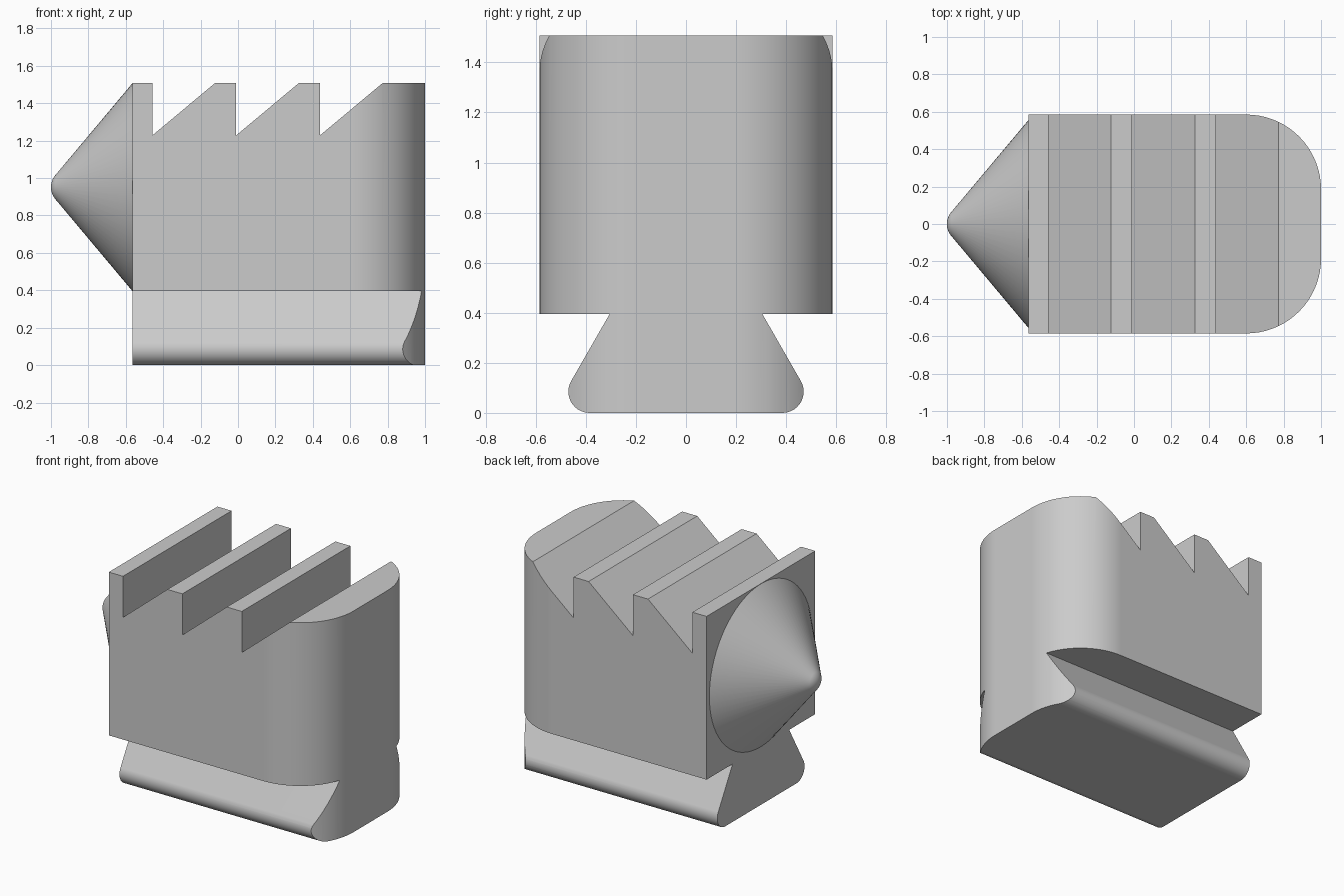
import bpy, bmesh
from math import sin, cos, radians, pi
from mathutils import Vector

if "Cube" in bpy.data.objects:
    bpy.data.objects.remove(bpy.data.objects["Cube"], do_unlink=True)

grey = bpy.data.materials.new("plain grey")
grey.use_nodes = True
grey.diffuse_color = (0.6, 0.6, 0.6, 1)
grey.node_tree.nodes["Principled BSDF"].inputs["Base Color"].default_value = (0.6, 0.6, 0.6, 1)

BACK, FRONT, LEDGE, TOP = -0.565, 1.0, 0.395, 1.508


def finish(name, bm):
    bmesh.ops.recalc_face_normals(bm, faces=bm.faces)
    mesh = bpy.data.meshes.new(name)
    bm.to_mesh(mesh)
    bm.free()
    mesh.materials.append(grey)
    obj = bpy.data.objects.new(name, mesh)
    bpy.context.collection.objects.link(obj)
    return obj


def prism(name, points, sweep):
    """Closed outline swept along a vector."""
    bm = bmesh.new()
    face = bm.faces.new([bm.verts.new(p) for p in points])
    result = bmesh.ops.extrude_face_region(bm, geom=[face], use_keep_orig=True)
    moved = [v for v in result["geom"] if isinstance(v, bmesh.types.BMVert)]
    bmesh.ops.translate(bm, verts=moved, vec=Vector(sweep))
    return finish(name, bm)


def arc(cx, cy, r, start, end, steps):
    angles = [radians(start + (end - start) * i / steps) for i in range(steps + 1)]
    return [(cx + r * cos(a), cy + r * sin(a)) for a in angles]


def activate(obj):
    bpy.ops.object.select_all(action="DESELECT")
    obj.select_set(True)
    bpy.context.view_layer.objects.active = obj


def combine(obj, other, operation):
    mod = obj.modifiers.new("combine", "BOOLEAN")
    mod.operation = operation
    mod.solver = "EXACT"
    mod.object = other
    activate(obj)
    bpy.ops.object.modifier_apply(modifier=mod.name)
    bpy.data.objects.remove(other, do_unlink=True)


def smooth(obj):
    activate(obj)
    bpy.ops.object.shade_smooth_by_angle(angle=radians(30))
    mod = obj.modifiers.new("flat faces stay flat", "WEIGHTED_NORMAL")
    mod.keep_sharp = True


# Toothed block, oversized at the sides and nose
side = [(BACK, LEDGE), (BACK, TOP)]
for x in (-0.458, -0.01, 0.438):
    side += [(x, TOP), (x, 1.228), (x + 0.335, TOP)]
side += [(1.2, TOP), (1.2, LEDGE)]
body = prism("toothed_body", [(x, -0.8, z) for x, z in side], (0, 1.6, 0))

# Dovetail rail with rounded lower edges
half = arc(0.385, 0.085, 0.085, -90, 30, 14) + [(0.305, LEDGE), (0.305, LEDGE + 0.1)]
rail = half + [(-y, z) for y, z in reversed(half)]
dovetail = prism("dovetail_rail", [(BACK, y, z) for y, z in rail], (1.765, 0, 0))
combine(body, dovetail, "UNION")

# Rounded plan outline trims the block and the rail together
half = [(-0.9, 0.585)] + arc(FRONT - 0.4, 0.185, 0.4, 90, 0, 18)
plan = half + [(x, -y) for x, y in reversed(half)]
outline = prism("plan_outline", [(x, y, -0.2) for x, y in plan], (0, 0, 2))
combine(body, outline, "INTERSECT")
smooth(body)

# Cone with a rounded tip on the back face
axis_z = (LEDGE + TOP) / 2
profile = arc(-0.9, 0, 0.1, 180, 140, 8) + [(BACK, 0.555), (BACK, 0)]
bm = bmesh.new()
verts = [bm.verts.new((x, 0, axis_z + r)) for x, r in profile]
edges = [bm.edges.new(pair) for pair in zip(verts, verts[1:])]
bmesh.ops.spin(bm, geom=verts + edges, cent=(0, 0, axis_z), axis=(1, 0, 0),
               angle=2 * pi, steps=72, use_duplicate=False)
bmesh.ops.remove_doubles(bm, verts=bm.verts, dist=0.0001)
smooth(finish("pointed_cone", bm))
